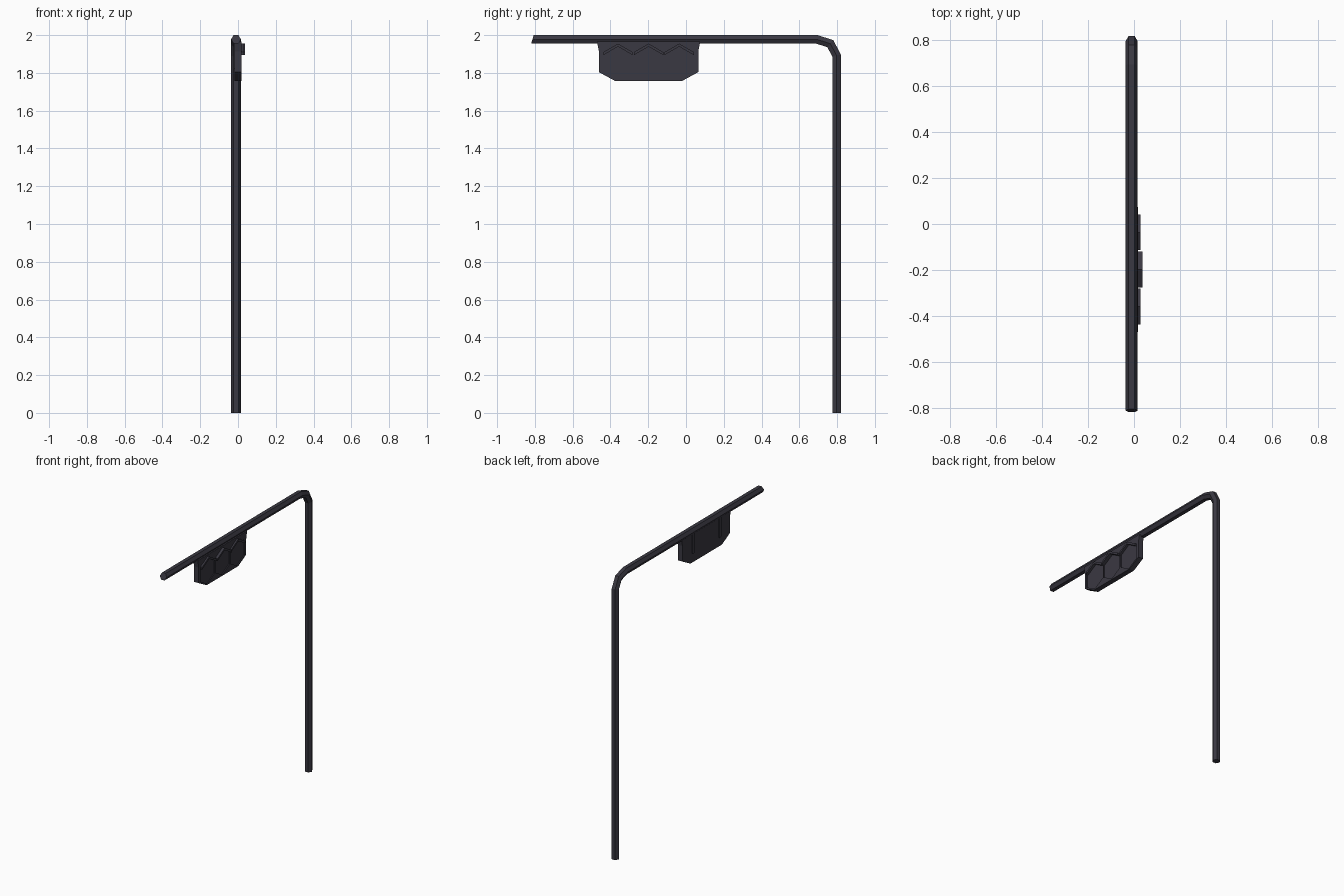
import bpy, bmesh
from math import cos, sin, pi
from mathutils import Vector

if "Cube" in bpy.data.objects:
    bpy.data.objects.remove(bpy.data.objects["Cube"])

dark = bpy.data.materials.new("dark_metal")
dark.diffuse_color = (0.042, 0.04, 0.054, 1)
dark.use_nodes = True
dark.node_tree.nodes["Principled BSDF"].inputs["Base Color"].default_value = dark.diffuse_color


def finish(bm, name):
    bmesh.ops.recalc_face_normals(bm, faces=bm.faces)
    me = bpy.data.meshes.new(name)
    bm.to_mesh(me)
    bm.free()
    ob = bpy.data.objects.new(name, me)
    me.materials.append(dark)
    bpy.context.collection.objects.link(ob)
    return ob


def prism(name, outline, x0, x1):
    """Extrude a (y, z) outline along x."""
    bm = bmesh.new()
    f = bm.faces.new([bm.verts.new((x0, y, z)) for y, z in outline])
    new = bmesh.ops.extrude_face_region(bm, geom=[f])["geom"]
    bmesh.ops.translate(bm, vec=(x1 - x0, 0, 0),
                        verts=[v for v in new if isinstance(v, bmesh.types.BMVert)])
    return finish(bm, name)


# Six-sided pole swept up, round the bend and along the arm
CX, R = -0.0105, 0.026
path = [Vector(p) for p in ((0.797, 0), (0.797, 1.892), (0.764, 1.955),
                            (0.692, 1.9775), (-0.813, 1.9775))]
bm = bmesh.new()
rings = []
for i, p in enumerate(path):
    a = (p - path[max(i - 1, 0)]).normalized()
    b = (path[min(i + 1, len(path) - 1)] - p).normalized()
    d = (a + b).normalized()
    n = Vector((d.y, -d.x))
    mitre = 1 / max(d.dot(a), d.dot(b))
    ring = []
    for k in range(6):
        h = R * sin(k * pi / 3)
        q = p + n * h * mitre
        if i == len(path) - 1:      # slanted arm tip
            q.x += (q.y - p.y) * 0.3
        ring.append(bm.verts.new((CX + R * cos(k * pi / 3), q.x, q.y)))
    rings.append(ring)
for r, s in zip(rings, rings[1:]):
    for k in range(6):
        bm.faces.new((r[k], r[k - 1], s[k - 1], s[k]))
bm.faces.new(rings[0])
bm.faces.new(rings[-1])
finish(bm, "pole_and_arm")

# Signal housing
C = -0.198
half = [(0.175, 1.756), (0.263, 1.804), (0.263, 1.913), (0.273, 1.965)]
outline = [(C + y, z) for y, z in half] + [(C - y, z) for y, z in reversed(half)]
housing = prism("signal_housing", outline, -0.018, 0.018)

# Three shallow hexagonal lamp recesses, each with a chevron hood
for i in (-1, 0, 1):
    y = C + i * 0.166
    w = 0.079
    hexa = [(y, 1.762), (y + w, 1.807), (y + w, 1.91), (y, 1.953),
            (y - w, 1.91), (y - w, 1.807)]
    cutter = prism("recess_cutter", hexa, 0.012, 0.05)
    cutter.hide_render = True
    cutter.hide_viewport = True
    m = housing.modifiers.new("recess", "BOOLEAN")
    m.operation = "DIFFERENCE"
    m.solver = "EXACT"
    m.object = cutter
    hood_y = C + i * 0.162
    hw, t = 0.078, 0.016
    hood = prism("lamp_hood", [(hood_y - hw, 1.91), (hood_y, 1.955), (hood_y + hw, 1.91),
                               (hood_y + hw, 1.91 - t), (hood_y, 1.955 - t),
                               (hood_y - hw, 1.91 - t)],
                 0.010, 0.036 if i == 0 else 0.029)

# Two mounting straps on the back
for y in (C - 0.147, C + 0.147):
    prism("mounting_strap", [(y - 0.012, 1.82), (y + 0.012, 1.82),
                             (y + 0.012, 1.97), (y - 0.012, 1.97)], -0.025, -0.012)
